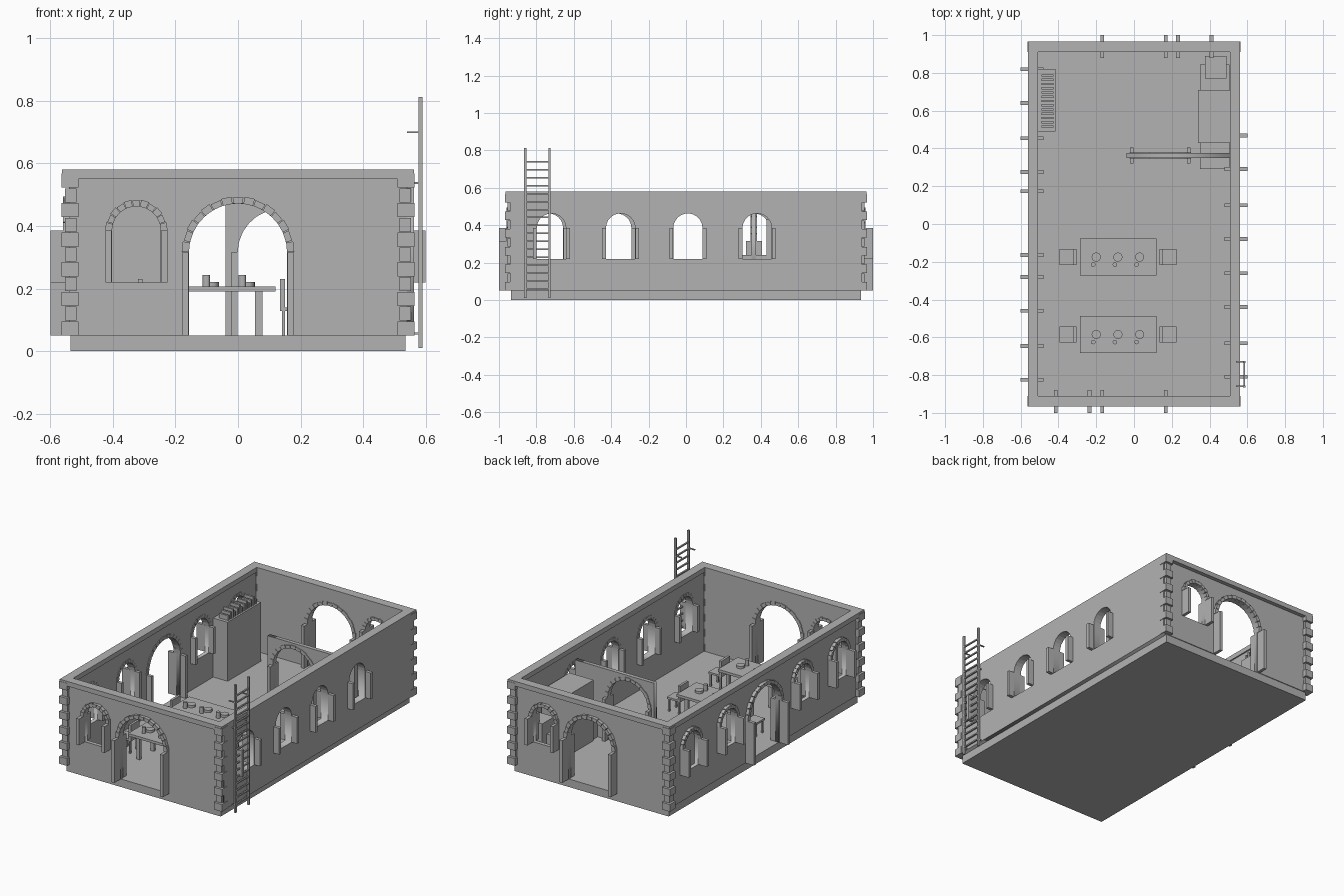
import bpy, bmesh, math

cube = bpy.data.objects.get("Cube")
if cube:
    bpy.data.objects.remove(cube, do_unlink=True)

stone = bpy.data.materials.new("plain_grey")
stone.use_nodes = True
GREY = (0.45, 0.45, 0.45, 1)
stone.diffuse_color = GREY
stone.node_tree.nodes["Principled BSDF"].inputs["Base Color"].default_value = GREY

FLOOR, TOP = 0.05, 0.58


def finish(name, bm):
    bmesh.ops.recalc_face_normals(bm, faces=bm.faces)
    mesh = bpy.data.meshes.new(name)
    bm.to_mesh(mesh)
    bm.free()
    mesh.materials.append(stone)
    ob = bpy.data.objects.new(name, mesh)
    bpy.context.collection.objects.link(ob)
    return ob


def add_box(bm, x0, x1, y0, y1, z0, z1):
    vs = bmesh.ops.create_cube(bm, size=1)["verts"]
    for v in vs:
        v.co.x = x0 if v.co.x < 0 else x1
        v.co.y = y0 if v.co.y < 0 else y1
        v.co.z = z0 if v.co.z < 0 else z1


def boxes(name, items):
    bm = bmesh.new()
    for b in items:
        add_box(bm, *b)
    return finish(name, bm)


def to_world(axis, u, w, z):
    # walls along x use u as x; walls along y use u as y
    return (u, w, z) if axis == "x" else (w, u, z)


def arch_points(c, r, spring, n=20):
    return [(c - r * math.cos(math.pi * i / n), spring + r * math.sin(math.pi * i / n))
            for i in range(n + 1)]


# Opening kinds: inner radius, outer radius, sill, spring height, stone count
KINDS = {"window": (0.078, 0.1, 0.22, 0.385, 11),
         "door": (0.157, 0.18, FLOOR, 0.315, 15),
         "arch": (0.14, 0.162, FLOOR, 0.315, 13)}


def wall(name, axis, u0, u1, w0, w1, top, openings):
    """Slab with arched openings; w0 and w1 are its two faces."""
    outline, holes = [(u0, FLOOR)], []
    for c, kind in sorted(openings):
        r, _, sill, spring, _ = KINDS[kind]
        loop = [(c - r, sill)] + arch_points(c, r, spring) + [(c + r, sill)]
        if kind == "window":
            holes.append(loop)
        else:
            outline += loop
    outline += [(u1, FLOOR), (u1, top), (u0, top)]
    curve = bpy.data.curves.new(name + "_profile", "CURVE")
    curve.dimensions, curve.fill_mode = "2D", "BOTH"
    curve.extrude = abs(w1 - w0) / 2
    for loop in [outline] + holes:
        s = curve.splines.new("POLY")
        s.points.add(len(loop) - 1)
        for p, (u, z) in zip(s.points, loop):
            p.co = (u, z, 0, 1)
        s.use_cyclic_u = True
    tmp = bpy.data.objects.new(name + "_profile", curve)
    bpy.context.collection.objects.link(tmp)
    bpy.context.view_layer.update()
    mesh = bpy.data.meshes.new_from_object(
        tmp.evaluated_get(bpy.context.evaluated_depsgraph_get()))
    bm = bmesh.new()
    bm.from_mesh(mesh)
    bpy.data.objects.remove(tmp)
    bpy.data.curves.remove(curve)
    bpy.data.meshes.remove(mesh)
    for v in bm.verts:
        v.co = to_world(axis, v.co.x, (w0 + w1) / 2 + v.co.z, v.co.y)
    bmesh.ops.remove_doubles(bm, verts=bm.verts, dist=0.0001)
    finish(name, bm)


def arch_trim(name, axis, ring, jamb, openings):
    """Wedge stones over each opening and projecting posts at its sides."""
    bm = bmesh.new()
    for c, kind in openings:
        r0, r1, sill, spring, n = KINDS[kind]
        for i in range(n):
            a0 = math.pi * (i + 0.04) / n
            a1 = math.pi * (i + 0.96) / n
            outer = r1 - 0.003 * (i % 2)
            quad = [(r0, a0), (outer, a0), (outer, a1), (r0, a1)]
            sides = [[bm.verts.new(to_world(axis, c + r * math.cos(a), w,
                                            spring + r * math.sin(a)))
                      for r, a in quad] for w in ring]
            bm.faces.new(sides[0])
            bm.faces.new(sides[1])
            for k in range(4):
                m = (k + 1) % 4
                bm.faces.new((sides[0][k], sides[0][m], sides[1][m], sides[1][k]))
        for s in (-1, 1):
            u = c + s * (r0 + r1) / 2
            lo, hi = to_world(axis, u - 0.01, jamb[0], sill), to_world(axis, u + 0.01, jamb[1], spring)
            add_box(bm, lo[0], hi[0], lo[1], hi[1], sill, spring)
    finish(name, bm)


# Base slab
boxes("floor_slab", [(-0.535, 0.535, -0.935, 0.935, 0, FLOOR)])

# Outer walls with their openings
LAYOUT = {
    "front": ("x", -1, 0.94, 0.54, [(-0.325, "window"), (0, "door")]),
    "back": ("x", 1, 0.94, 0.54, [(0.322, "window"), (0, "door")]),
    "left_side": ("y", -1, 0.54, 0.94, [(0.73, "window"), (0.365, "window"), (0.005, "door"),
                                        (-0.37, "window"), (-0.735, "window")]),
    "right_side": ("y", 1, 0.54, 0.94, [(y, "window") for y in (0.38, 0.01, -0.35, -0.72)]),
}
for side, (axis, sign, d, half, openings) in LAYOUT.items():
    outer = d + 0.022 if side == "right_side" else d
    wall(side + "_wall", axis, -half, half, sign * (d - 0.025), sign * outer, TOP - 0.03, openings)
    arch_trim(side + "_trim", axis, (sign * (d - 0.029), sign * (d + 0.02)),
              (sign * (d - 0.06), sign * (d + 0.06)), openings)

# Coping around the top of the walls
boxes("coping", [(-0.562, 0.562, s * 0.91, s * 0.965, TOP - 0.03, TOP) for s in (-1, 1)]
      + [(s * 0.507, s * 0.562, -0.91, 0.91, TOP - 0.03, TOP) for s in (-1, 1)])

# Alternating corner stones
ROWS = 11
step = (TOP - 0.01 - FLOOR) / ROWS
quoins = []
for sx in (-1, 1):
    for sy in (-1, 1):
        for i in range(ROWS):
            g = 0 if i % 2 == 0 else 0.012
            z = FLOOR + i * step
            quoins.append((sx * (0.51 + g / 2), sx * (0.565 - g), sy * (0.91 + g / 2),
                           sy * (0.967 - g), z, z + step - 0.002))
boxes("corner_stones", quoins)

# Inner partition with an archway
wall("partition", "x", -0.04, 0.507, 0.35, 0.375, 0.49, [(0.139, "arch")])
arch_trim("partition_trim", "x", (0.346, 0.379), (0.32, 0.405), [(0.139, "arch")])

# Tables with plates, cups and chairs
for row, y in (("rear", -0.175), ("near", -0.585)):
    legs = [(x - 0.012, x + 0.012, y + s * 0.07 - 0.008, y + s * 0.07 + 0.008, FLOOR, 0.19)
            for x in (-0.23, 0.067) for s in (-1, 1)]
    boxes(row + "_table", legs + [(-0.285, 0.12, y - 0.098, y + 0.098, 0.19, 0.206)])
    bm = bmesh.new()
    for x in (-0.2, -0.085, 0.03):
        for dx, dy, r, h in ((0, 0, 0.024, 0.015), (-0.016, -0.04, 0.012, 0.038)):
            vs = bmesh.ops.create_cone(bm, cap_ends=True, segments=16, radius1=r,
                                       radius2=r, depth=h)["verts"]
            bmesh.ops.translate(bm, verts=vs, vec=(x + dx, y + dy, 0.206 + h / 2))
    finish(row + "_tableware", bm)
    for label, cx, s in (("left", -0.35, 1), ("right", 0.18, -1)):
        chair = [(cx - 0.045, cx + 0.045, y - 0.042, y + 0.042, 0.128, 0.14),
                 (cx + s * 0.03, cx + s * 0.045, y - 0.042, y + 0.042, 0.14, 0.23)]
        chair += [(cx + a * 0.034 - 0.005, cx + a * 0.034 + 0.005, y + b * 0.034 - 0.005,
                   y + b * 0.034 + 0.005, FLOOR, 0.128) for a in (-1, 1) for b in (-1, 1)]
        boxes(row + "_" + label + "_chair", chair)

# Tall rack with a row of upright slats
boxes("rack", [(-0.515, -0.415, 0.49, 0.82, FLOOR, 0.42)])
boxes("rack_slats", [(-0.49, -0.425, 0.51 + i * 0.0225, 0.522 + i * 0.0225,
                      0.42, 0.45 + 0.012 * (i % 3)) for i in range(13)])

# Counter with raised block and a stool behind it
boxes("counter", [(0.35, 0.505, 0.29, 0.845, FLOOR, 0.24)])
boxes("counter_block", [(0.34, 0.507, 0.43, 0.71, FLOOR, 0.43)])
boxes("counter_box", [(0.375, 0.49, 0.77, 0.89, FLOOR, 0.32)])

# Ladder leaning on the outside of the right wall
ladder = [(0.577, 0.59, y - 0.006, y + 0.006, 0.01, 0.812) for y in (-0.86, -0.73)]
ladder += [(0.579, 0.588, -0.86, -0.73, z, z + 0.008)
           for z in [0.055 + i * 0.0425 for i in range(17)]]
ladder += [(x, 0.58, y - 0.004, y + 0.004, z, z + 0.006)
           for x, z in ((0.54, 0.697), (0.56, 0.535), (0.53, 0.053)) for y in (-0.86, -0.73)]
boxes("ladder", ladder)
